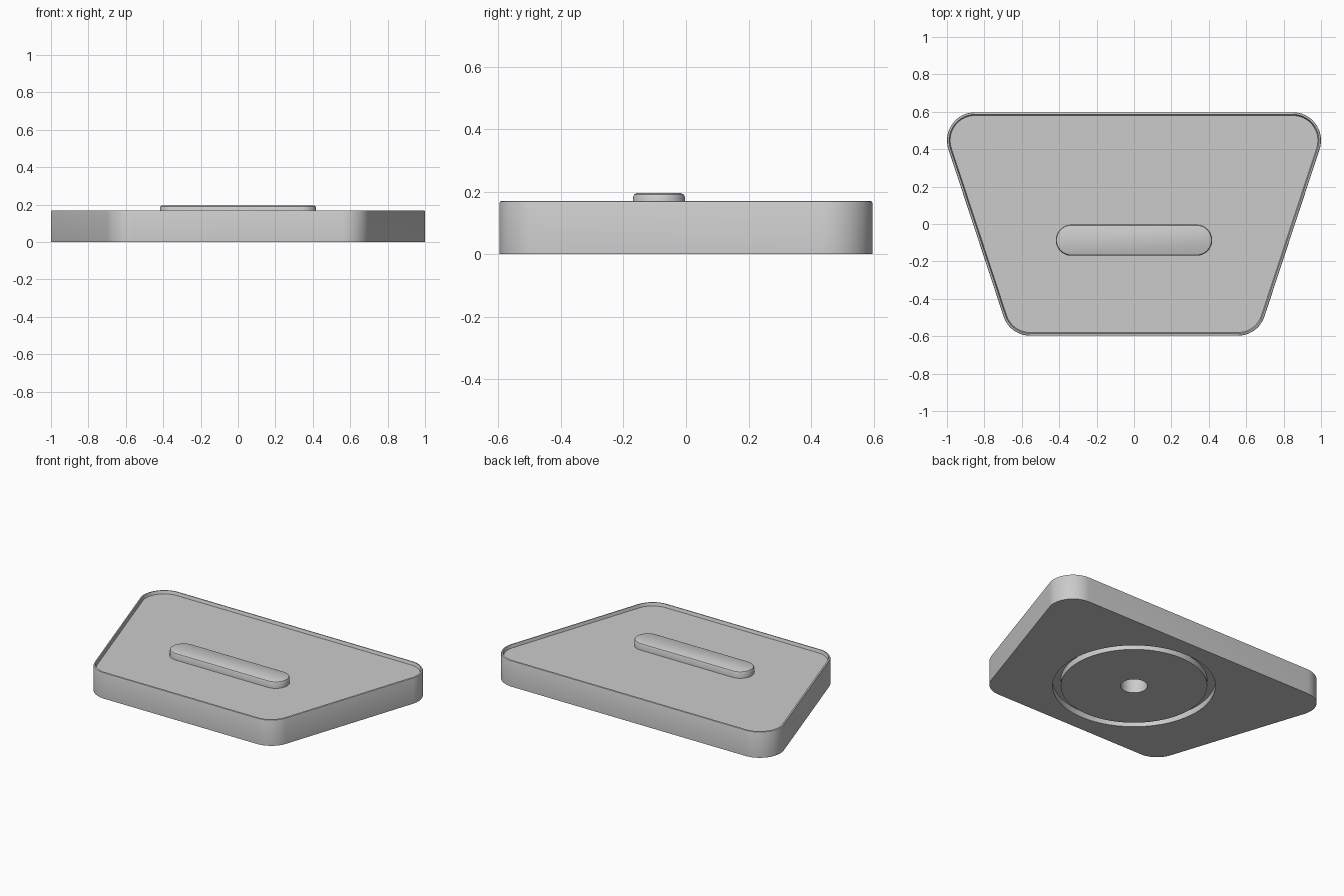
import bpy, bmesh, math

if "Cube" in bpy.data.objects:
    bpy.data.objects.remove(bpy.data.objects["Cube"])

grey = bpy.data.materials.new("plain grey")
grey.diffuse_color = (0.6, 0.6, 0.6, 1)
grey.use_nodes = True
grey.node_tree.nodes["Principled BSDF"].inputs["Base Color"].default_value = grey.diffuse_color


def outline(corners, inset):
    """Rounded outline from corner arcs (x, y, radius, start, end), moved inward."""
    pts = []
    for x, y, r, a0, a1 in corners:
        n = max(8, round(abs(a1 - a0) / 6))
        for i in range(n + 1):
            a = math.radians(a0 + (a1 - a0) * i / n)
            pts.append((x + (r - inset) * math.cos(a), y + (r - inset) * math.sin(a)))
    return pts


def loft(name, corners, profile):
    """Closed solid through (inset, height) rings, capped at both ends."""
    bm = bmesh.new()
    rings = [[bm.verts.new((x, y, z)) for x, y in outline(corners, d)] for d, z in profile]
    n = len(rings[0])
    for a, b in zip(rings, rings[1:]):
        for i in range(n):
            j = (i + 1) % n
            bm.faces.new((a[i], a[j], b[j], b[i]))
    bm.faces.new(rings[0][::-1])
    bm.faces.new(rings[-1])
    return finish(bm, name)


def lathe_ring(name, profile, steps=96):
    """Closed profile of (radius, height) turned about the vertical axis."""
    bm = bmesh.new()
    rings = []
    for s in range(steps):
        a = 2 * math.pi * s / steps
        rings.append([bm.verts.new((r * math.cos(a), r * math.sin(a), z)) for r, z in profile])
    m = len(profile)
    for s in range(steps):
        a, b = rings[s], rings[(s + 1) % steps]
        for i in range(m):
            j = (i + 1) % m
            bm.faces.new((a[i], b[i], b[j], a[j]))
    return finish(bm, name)


def finish(bm, name):
    bmesh.ops.recalc_face_normals(bm, faces=bm.faces[:])
    mesh = bpy.data.meshes.new(name)
    bm.to_mesh(mesh)
    bm.free()
    mesh.materials.append(grey)
    ob = bpy.data.objects.new(name, mesh)
    bpy.context.collection.objects.link(ob)
    return ob


def activate(ob):
    bpy.ops.object.select_all(action='DESELECT')
    ob.select_set(True)
    bpy.context.view_layer.objects.active = ob


def cut(ob, cutter):
    mod = ob.modifiers.new("cut", 'BOOLEAN')
    mod.operation = 'DIFFERENCE'
    mod.solver = 'EXACT'
    mod.object = cutter
    activate(ob)
    bpy.ops.object.modifier_apply(modifier=mod.name)
    bpy.data.objects.remove(cutter)


# Tapered body with a thin raised rim around a sunken top
slant = math.degrees(math.atan2(0.295, 0.9))
body = loft("body", [
    (0.85, 0.447, 0.15, -slant, 90),
    (-0.85, 0.447, 0.15, 90, 180 + slant),
    (-0.555, -0.447, 0.15, 180 + slant, 270),
    (0.555, -0.447, 0.15, 270, 360 - slant),
], [(0, 0), (0, 0.163), (0.002, 0.168), (0.006, 0.17),
    (0.011, 0.17), (0.017, 0.15)])

# Round groove and centre hole in the underside
cut(body, lathe_ring("groove_cutter", [(0.437, -0.05), (0.485, -0.05), (0.485, 0.04), (0.437, 0.04)]))
cut(body, loft("hole_cutter", [(0, 0, 0.08, a, a + 82.5) for a in (0, 90, 180, 270)],
               [(0, -0.05), (0, 0.10)]))

# Long rounded bar on the top
bar = loft("top_bar", [
    (0.335, -0.0865, 0.083, -90, 90),
    (-0.335, -0.0865, 0.083, 90, 270),
], [(0, 0.145), (0, 0.184), (0.004, 0.191), (0.012, 0.195)])

for ob in (body, bar):
    activate(ob)
    bpy.ops.object.shade_smooth_by_angle(angle=math.radians(30))
